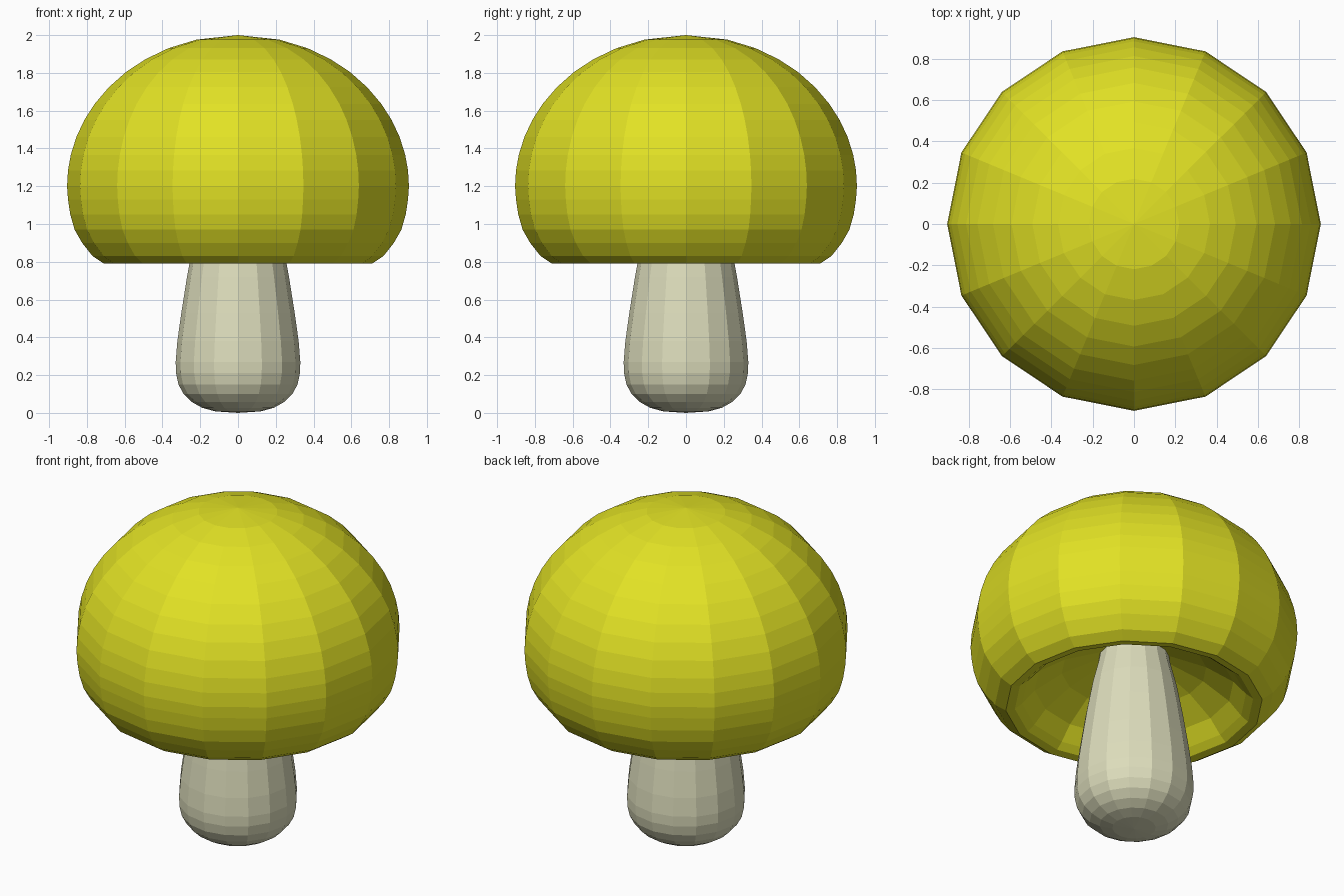
import bpy, bmesh, math

if "Cube" in bpy.data.objects:
    bpy.data.objects.remove(bpy.data.objects["Cube"])

SIDES = 16


def material(name, rgb):
    m = bpy.data.materials.new(name)
    m.diffuse_color = (*rgb, 1.0)
    m.use_nodes = True
    m.node_tree.nodes["Principled BSDF"].inputs["Base Color"].default_value = m.diffuse_color
    return m


def lathe(name, profile, mat):
    """Revolve (radius, z) points around z; zero radius makes a pole."""
    bm = bmesh.new()
    rings = []
    for r, z in profile:
        if r == 0:
            rings.append([bm.verts.new((0, 0, z))] * SIDES)
        else:
            rings.append([bm.verts.new((r * math.cos(math.tau * i / SIDES),
                                        r * math.sin(math.tau * i / SIDES), z))
                          for i in range(SIDES)])
    for a, b in zip(rings, rings[1:]):
        for i in range(SIDES):
            j = (i + 1) % SIDES
            bm.faces.new(list(dict.fromkeys((a[i], a[j], b[j], b[i]))))
    bmesh.ops.recalc_face_normals(bm, faces=bm.faces)
    mesh = bpy.data.meshes.new(name)
    bm.to_mesh(mesh)
    bm.free()
    mesh.materials.append(mat)
    obj = bpy.data.objects.new(name, mesh)
    bpy.context.collection.objects.link(obj)
    return obj


yellow = material("cap yellow", (0.76, 0.76, 0.018))
cream = material("stem cream", (0.72, 0.72, 0.50))

# Stem: rounded foot, widest low down, tapering into the cap
lathe("stem", [(0, 0), (0.12, 0.008), (0.19, 0.027), (0.245, 0.058),
               (0.288, 0.10), (0.315, 0.15), (0.328, 0.21), (0.33, 0.27),
               (0.321, 0.38), (0.30, 0.53), (0.27, 0.72), (0.237, 0.90),
               (0.20, 1.05), (0.19, 1.12), (0, 1.12)], cream)

# Cap: hollow underside, rolled rim, elliptical dome
hollow = [(0, 1.12), (0.20, 1.09), (0.40, 1.01), (0.55, 0.91), (0.62, 0.83),
          (0.66, 0.797)]
rim = [(0.71, 0.79), (0.77, 0.83), (0.825, 0.90), (0.865, 0.97),
       (0.888, 1.05), (0.90, 1.13)]
angles = [0, 6, 12, 19, 26, 33, 41, 49, 57, 66, 76]
dome = [(0.905 * math.cos(math.radians(a)),
         1.2 + 0.8 * math.sin(math.radians(a))) for a in angles]
lathe("cap", hollow + rim + dome + [(0, 2.0)], yellow)
